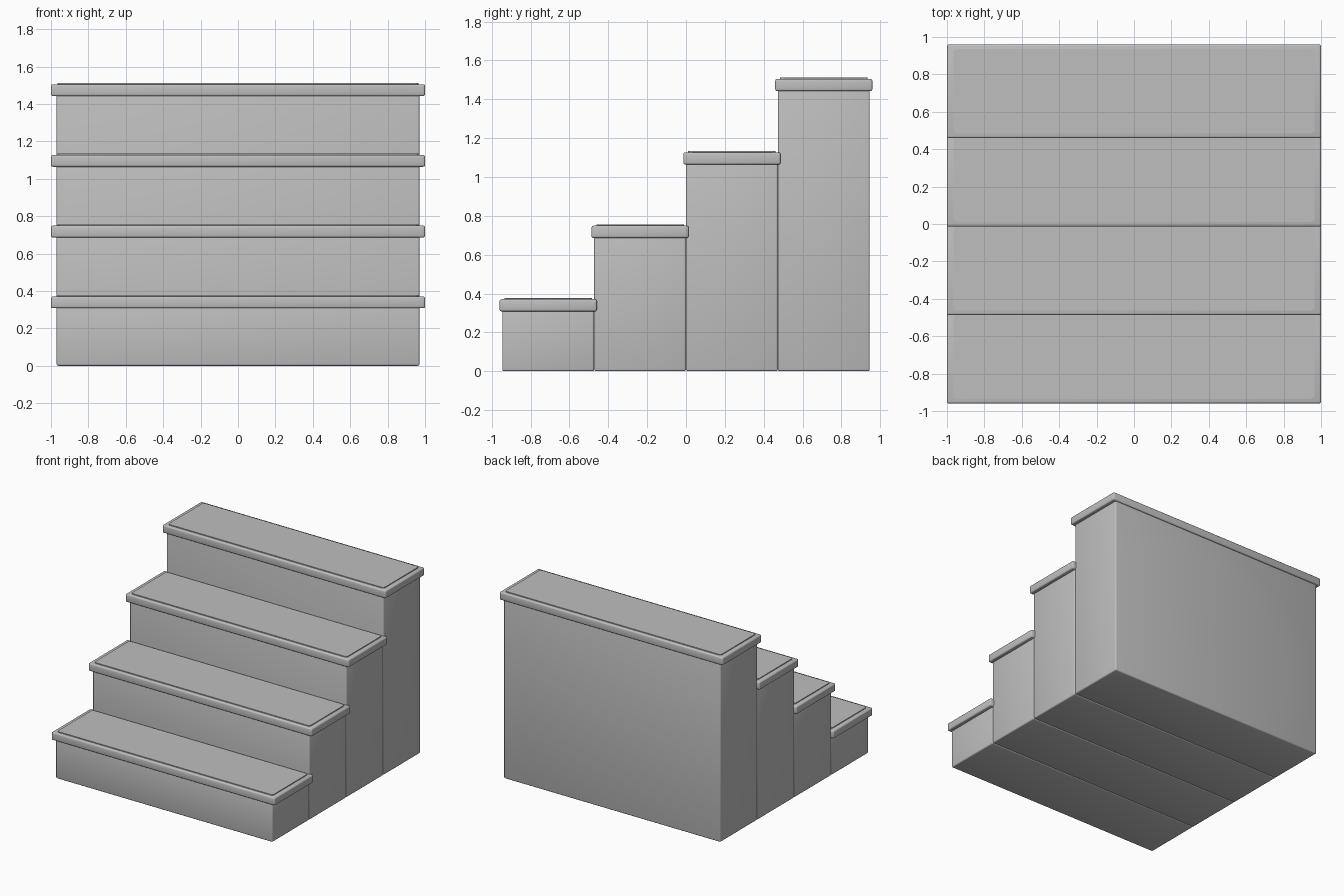
import bpy

cube = bpy.data.objects.get("Cube")
if cube:
    bpy.data.objects.remove(cube, do_unlink=True)

# Single stone colour
stone = bpy.data.materials.new("grey_stone")
stone.use_nodes = True
GREY = (0.52, 0.52, 0.52, 1)
stone.diffuse_color = GREY
stone.node_tree.nodes["Principled BSDF"].inputs["Base Color"].default_value = GREY


def rounded_box(name, width, depth, y, bottom, top, radius):
    """Box centred on x = 0 with softly rounded edges."""
    bpy.ops.mesh.primitive_cube_add(size=1, location=(0, y, (bottom + top) / 2))
    obj = bpy.context.object
    obj.name = name
    obj.scale = (width, depth, top - bottom)
    bpy.ops.object.transform_apply(location=False, rotation=False, scale=True)
    obj.data.materials.append(stone)
    bevel = obj.modifiers.new("soft_edges", "BEVEL")
    bevel.width = radius
    bevel.segments = 3
    bpy.ops.object.modifier_apply(modifier=bevel.name)
    bpy.ops.object.shade_smooth_by_angle()
    return obj


def raised_panel(name, width, depth, y, bottom, top, radius):
    """Thin plate whose upright corners are rounded."""
    bpy.ops.mesh.primitive_cube_add(size=1, location=(0, y, (bottom + top) / 2))
    obj = bpy.context.object
    obj.name = name
    obj.scale = (width, depth, top - bottom)
    bpy.ops.object.transform_apply(location=False, rotation=False, scale=True)
    obj.data.materials.append(stone)
    weights = obj.data.attributes.new("bevel_weight_edge", "FLOAT", "EDGE")
    for edge in obj.data.edges:
        a, b = (obj.data.vertices[i].co for i in edge.vertices)
        weights.data[edge.index].value = float(abs(a.z - b.z) > 0.001)
    bevel = obj.modifiers.new("round_corners", "BEVEL")
    bevel.limit_method = "WEIGHT"
    bevel.width = radius
    bevel.segments = 4
    bpy.ops.object.modifier_apply(modifier=bevel.name)
    bpy.ops.object.shade_smooth_by_angle()
    return obj


STEPS = 4
RUN = 0.473
RISE = 0.378
TREAD = 0.07
LIP = 0.007

# Each step: a solid riser block, an overhanging tread and its raised panel
for i in range(STEPS):
    y = (i - (STEPS - 1) / 2) * RUN
    top = (i + 1) * RISE
    rounded_box(f"riser_block_{i + 1}", 1.94, RUN, y, 0, top - TREAD + 0.015, 0.01)
    rounded_box(f"tread_{i + 1}", 2.0, 0.5, y, top - TREAD, top - LIP, 0.01)
    raised_panel(f"tread_panel_{i + 1}", 1.93, 0.45, y, top - LIP - 0.01, top, 0.02)
